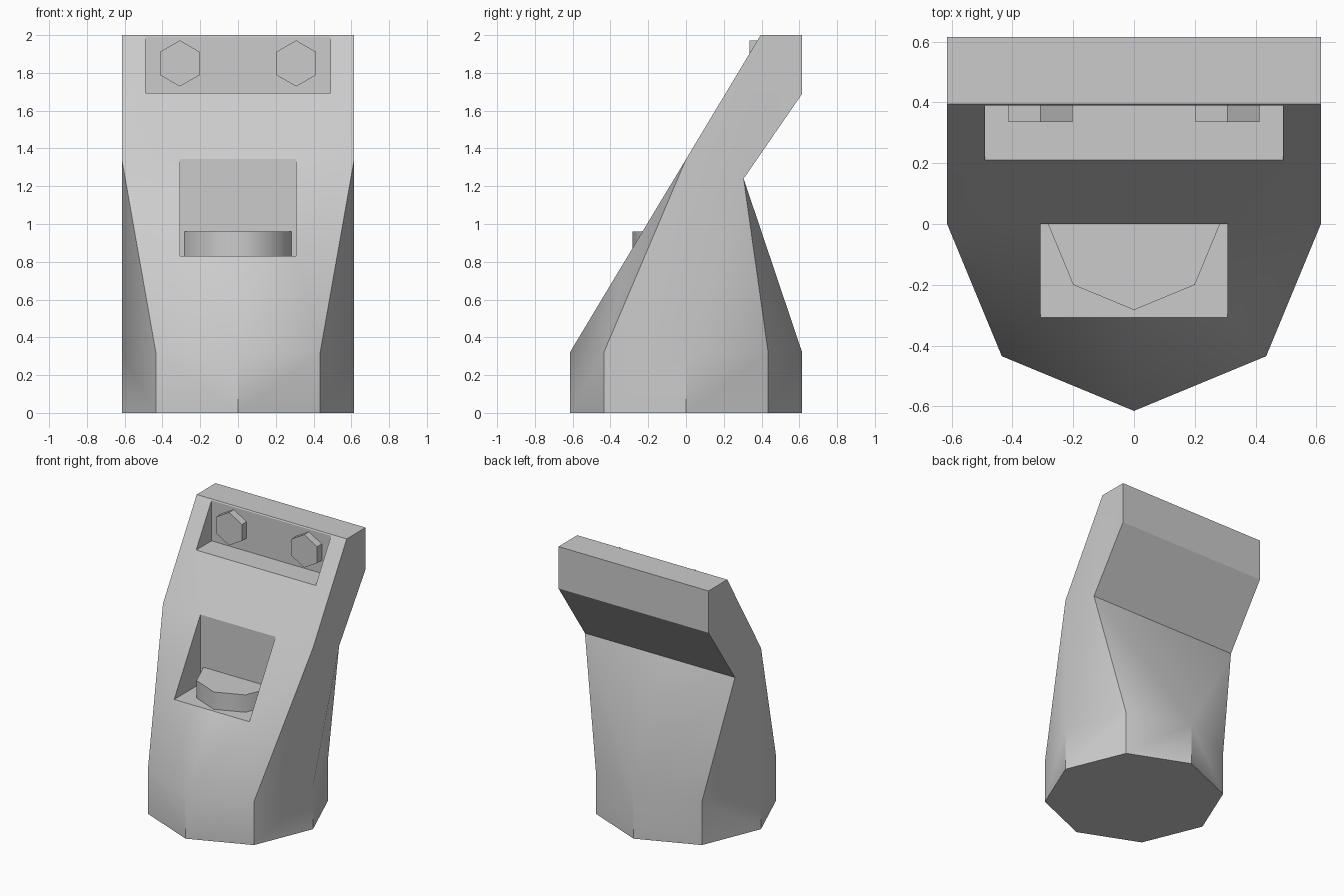
import bpy, bmesh, math
from mathutils import Vector

if "Cube" in bpy.data.objects:
    bpy.data.objects.remove(bpy.data.objects["Cube"])

R, BASE, TOP = 0.615, 0.32, 2.0
C = 0.435                                   # octagon corner coordinate


def front(x, y):
    """Point on the sloping front plane."""
    return (x, y, BASE + (y + R) * (TOP - BASE) / (0.395 + R))


def finish(name, bm, angle):
    bmesh.ops.recalc_face_normals(bm, faces=bm.faces)
    me = bpy.data.meshes.new(name)
    bm.to_mesh(me)
    bm.free()
    ob = bpy.data.objects.new(name, me)
    bpy.context.collection.objects.link(ob)
    bpy.ops.object.select_all(action='DESELECT')
    bpy.context.view_layer.objects.active = ob
    ob.select_set(True)
    bpy.ops.object.shade_smooth_by_angle(angle=math.radians(angle))
    return ob


def prism(name, outline, offset, angle):
    """Extrude a flat outline along an offset vector."""
    bm = bmesh.new()
    face = bm.faces.new([bm.verts.new(p) for p in outline])
    ext = bmesh.ops.extrude_face_region(bm, geom=[face], use_keep_orig=True)
    bmesh.ops.translate(bm, vec=Vector(offset),
                        verts=[v for v in ext['geom'] if isinstance(v, bmesh.types.BMVert)])
    return finish(name, bm, angle)


# Body: right half, octagonal foot blending into a wide slanted head
foot = [(0, -R), (C, -C), (R, 0), (C, C), (0, R)]
points = [(x, y, z) for z in (0, BASE) for x, y in foot]                       # 0-9
points += [front(R, 0), (R, 0.395, TOP), (R, R, TOP), (R, R, 1.69), (R, 0.305, 1.24)]  # 10-14
points += [(0, 0.395, TOP), (0, R, TOP), (0, R, 1.69), (0, 0.305, 1.24)]       # 15-18

# Corners of a stepped pocket in the front plane (floor lip, floor back, upper rim)
def pocket(w, y0, y1):
    z = front(0, y0)[2]
    return [front(w, y0), front(0, y0), (w, y1, z), (0, y1, z), front(w, y1), front(0, y1)]

points += pocket(0.308, -0.3075, 0)         # 19-24
points += pocket(0.49, 0.21, 0.39)          # 25-30

faces = [(0, 4, 3, 2, 1)]
faces += [(i, i + 1, i + 6, i + 5) for i in range(4)]
faces += [(5, 19, 20), (19, 10, 23), (5, 6, 19), (6, 10, 19), (6, 7, 10)]      # lower front
faces += [(7, 14, 10), (10, 14, 13, 12, 11)]                                   # side
faces += [(7, 8, 14), (8, 9, 14), (9, 18, 14)]                                 # lower back
faces += [(14, 18, 17, 13), (13, 17, 16, 12), (12, 16, 15, 11)]                # head
faces += [(23, 24, 26, 25), (10, 23, 25), (10, 25, 29, 11), (29, 30, 15, 11)]  # upper front
for s in (19, 25):                                                             # pockets
    faces += [(s + 1, s, s + 2, s + 3), (s, s + 4, s + 2), (s + 3, s + 2, s + 4, s + 5)]

bm = bmesh.new()
for side in (1, -1):
    vs = [bm.verts.new((side * x, y, z)) for x, y, z in points]
    for f in faces:
        bm.faces.new([vs[i] for i in f])
bmesh.ops.remove_doubles(bm, verts=bm.verts, dist=0.0005)
finish("body", bm, 30)

# Half-octagon button on the lower pocket floor
floor = front(0, -0.3075)[2]
half = [(-0.283 * math.cos(i * math.pi / 4), -0.283 * math.sin(i * math.pi / 4), floor)
        for i in range(5)]
prism("button", half, (0, 0, 0.96 - floor), 50)

# Hexagonal bolts in the upper pocket
for name, cx in (("bolt_left", -0.308), ("bolt_right", 0.308)):
    hexagon = [(cx + 0.122 * math.sin(i * math.pi / 3), 0.39,
                1.85 + 0.122 * math.cos(i * math.pi / 3)) for i in range(6)]
    prism(name, hexagon, (0, -0.055, 0), 30)
